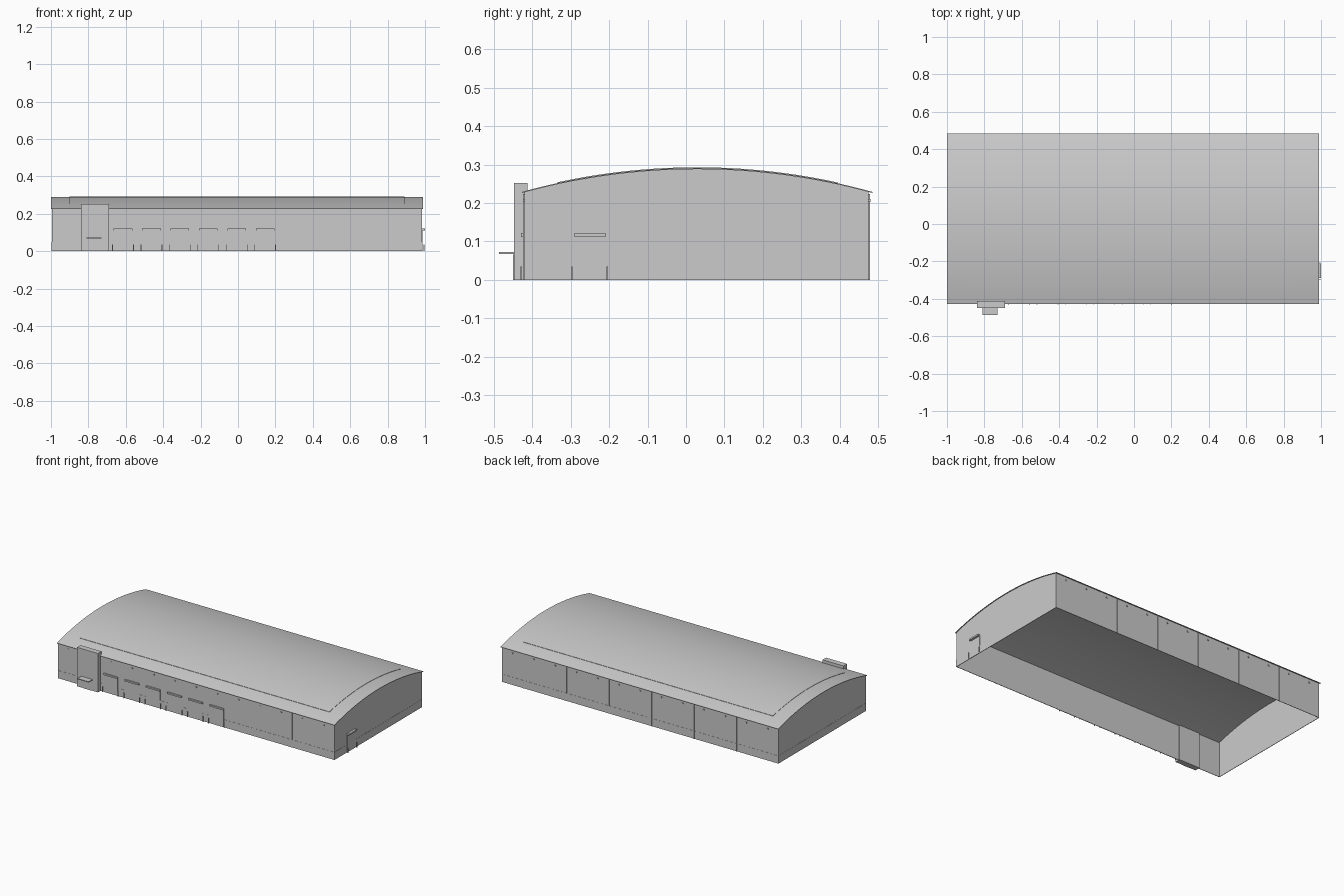
import bpy, bmesh, math

if "Cube" in bpy.data.objects:
    bpy.data.objects.remove(bpy.data.objects["Cube"])

grey = bpy.data.materials.new("light_grey")
grey.use_nodes = True
grey.diffuse_color = (0.6, 0.6, 0.6, 1)
grey.node_tree.nodes["Principled BSDF"].inputs["Base Color"].default_value = (0.6, 0.6, 0.6, 1)

# Main extents of the hall
X0, X1, Y0, Y1 = -0.995, 0.985, -0.42, 0.475
EAVE_Y0, EAVE_Y1 = -0.427, 0.485
EAVE_Z, RIDGE_Z = 0.226, 0.288
MID = (EAVE_Y0 + EAVE_Y1) / 2
HALF = (EAVE_Y1 - EAVE_Y0) / 2
RISE = RIDGE_Z - EAVE_Z
RADIUS = (HALF ** 2 + RISE ** 2) / (2 * RISE)


def roof_z(y):
    return RIDGE_Z - RADIUS + math.sqrt(RADIUS ** 2 - (y - MID) ** 2)


def arc(y0, y1, lift=0, n=32):
    ys = [y0 + (y1 - y0) * i / n for i in range(n + 1)]
    return [(y, roof_z(y) + lift) for y in ys]


def finish(name, bm):
    bmesh.ops.recalc_face_normals(bm, faces=bm.faces)
    mesh = bpy.data.meshes.new(name)
    bm.to_mesh(mesh)
    bm.free()
    mesh.materials.append(grey)
    obj = bpy.data.objects.new(name, mesh)
    bpy.context.collection.objects.link(obj)
    return obj


def box(name, x0, x1, y0, y1, z0, z1):
    bm = bmesh.new()
    bmesh.ops.create_cube(bm, size=1)
    for v in bm.verts:
        v.co = ((x0 + x1) / 2 + v.co.x * (x1 - x0),
                (y0 + y1) / 2 + v.co.y * (y1 - y0),
                (z0 + z1) / 2 + v.co.z * (z1 - z0))
    return finish(name, bm)


def extrude_x(name, profile, x0, x1):
    """Solid made from a closed (y, z) profile swept along x."""
    bm = bmesh.new()
    face = bm.faces.new([bm.verts.new((x0, y, z)) for y, z in profile])
    geom = bmesh.ops.extrude_face_region(bm, geom=[face])["geom"]
    moved = [g for g in geom if isinstance(g, bmesh.types.BMVert)]
    bmesh.ops.translate(bm, verts=moved, vec=(x1 - x0, 0, 0))
    return finish(name, bm)


def curved_sheet(name, x0, x1, y0, y1, low, high):
    profile = arc(y0, y1, low) + arc(y0, y1, high)[::-1]
    obj = extrude_x(name, profile, x0, x1)
    bpy.ops.object.select_all(action="DESELECT")
    obj.select_set(True)
    bpy.context.view_layer.objects.active = obj
    bpy.ops.object.shade_smooth_by_angle(angle=math.radians(30))


# Walls: thin shell, open underneath
t = 0.002
box("front_wall", X0, X1, Y0, Y0 + t, 0, roof_z(Y0))
box("back_wall", X0, X1, Y1 - t, Y1, 0, roof_z(Y1))
for name, x in (("right_gable", X0), ("left_gable", X1 - t)):
    extrude_x(name, [(Y0, 0)] + arc(Y0, Y1) + [(Y1, 0)], x, x + t)

# Curved roof and the slightly raised sheeting on it
curved_sheet("roof", -1.0, 0.99, EAVE_Y0, EAVE_Y1, 0, 0.003)
curved_sheet("roof_sheeting", -0.9, 0.89, -0.335, 0.395, 0.002, 0.005)

# Plinth around the foot of the walls
p = 0.001
box("front_plinth", X0, X1, Y0 - p, Y0, 0, 0.05)
box("back_plinth", X0, X1, Y1, Y1 + p, 0, 0.05)
box("right_plinth", X0 - p, X0, Y0, Y1, 0, 0.05)
box("left_plinth", X1, X1 + p, Y0, Y1, 0, 0.05)

# Entrance tower with canopy
box("entrance_tower", -0.84, -0.69, -0.448, -0.412, 0, 0.252)
box("entrance_canopy", -0.81, -0.73, -0.487, -0.448, 0.068, 0.073)
box("entrance_door", -0.80, -0.74, -0.45, -0.448, 0, 0.066)

# Loading doors along the front, each with an awning and two posts
for i in range(6):
    cx = -0.615 + 0.152 * i
    box("loading_door", cx - 0.048, cx + 0.048, Y0 - 0.002, Y0, 0, 0.112)
    box("door_awning", cx - 0.05, cx + 0.05, Y0 - 0.009, Y0, 0.112, 0.122)
    for side in (-1, 1):
        px = cx + side * 0.056
        box("door_post", px - 0.002, px + 0.002, Y0 - 0.01, Y0 - 0.006, 0, 0.035)

# Side door on the left gable
box("side_door", X1, X1 + 0.002, -0.29, -0.21, 0, 0.112)
box("side_awning", X1, 1.0, -0.29, -0.21, 0.112, 0.122)
for py in (-0.297, -0.205):
    box("side_post", X1 + 0.008, X1 + 0.012, py - 0.002, py + 0.002, 0, 0.035)

# Downpipes and small brackets under the eaves
for i in range(6):
    x = -0.695 + 0.305 * i
    box("back_downpipe", x - 0.003, x + 0.003, Y1, Y1 + 0.004, 0, 0.224)
box("front_downpipe", 0.677, 0.683, Y0 - 0.004, Y0, 0, 0.224)
for i in range(13):
    x = -0.92 + 0.1525 * i
    box("back_bracket", x - 0.004, x + 0.004, Y1, Y1 + 0.005, 0.203, 0.21)
    if not -0.85 < x < -0.68:
        box("front_bracket", x - 0.004, x + 0.004, Y0 - 0.004, Y0, 0.203, 0.21)
